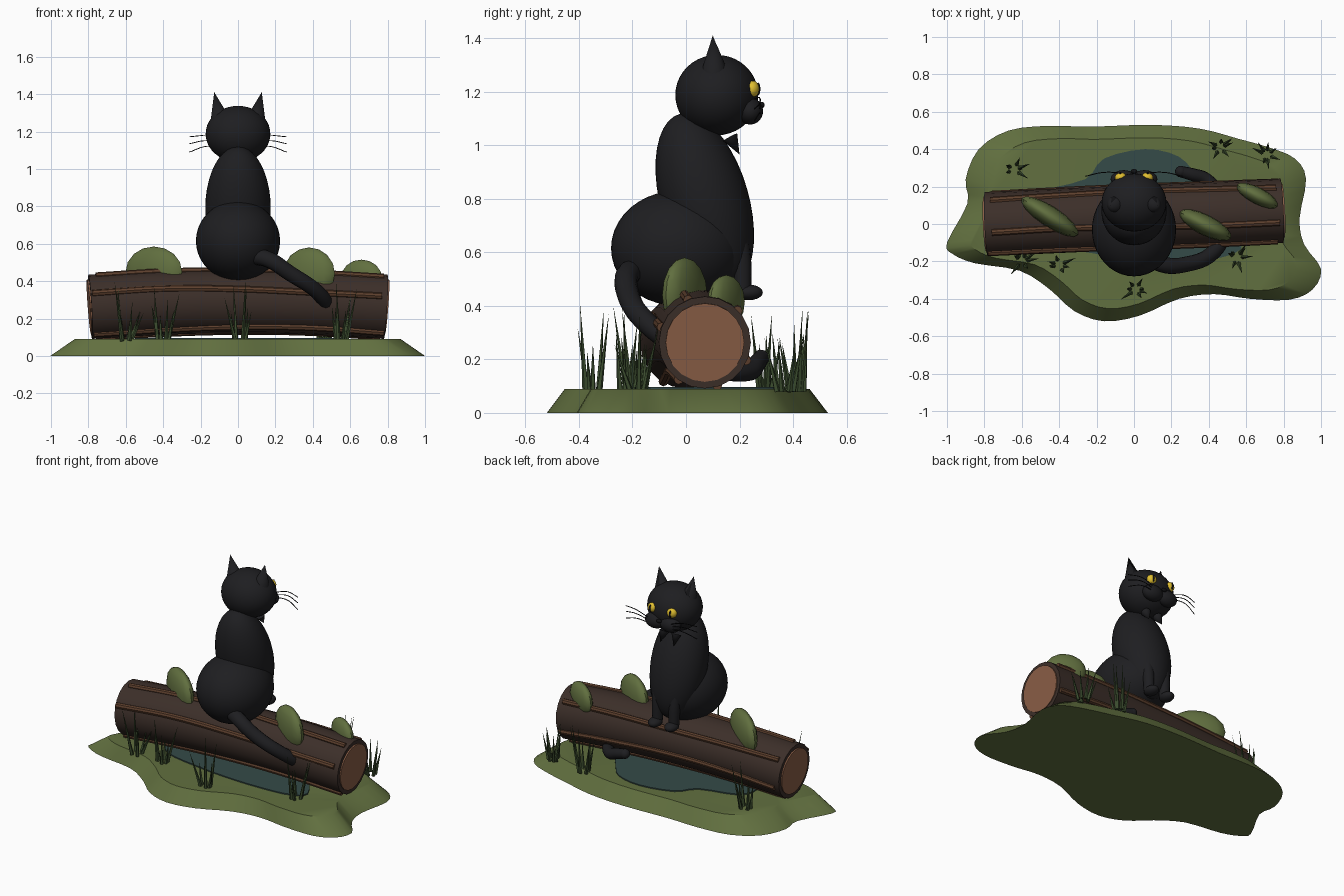
import bpy, bmesh, math, random
from mathutils import Vector, Matrix

if "Cube" in bpy.data.objects:
    bpy.data.objects.remove(bpy.data.objects["Cube"])

random.seed(4)


def mat(name, r, g, b):
    m = bpy.data.materials.new(name)
    m.diffuse_color = (r, g, b, 1)
    m.use_nodes = True
    m.node_tree.nodes["Principled BSDF"].inputs["Base Color"].default_value = m.diffuse_color
    return m


FUR = mat("fur", .013, .013, .015)
DARK = mat("dark", .006, .006, .007)
BARK = mat("bark", .045, .028, .022)
RIDGE = mat("ridge", .11, .05, .026)
WOOD = mat("cut_wood", .25, .11, .06)
GROUND = mat("ground", .12, .16, .05)
MOSS = mat("moss", .12, .16, .05)
GRASS = mat("grass", .045, .075, .028)
WATER = mat("water", .035, .07, .065)
EYE = mat("eye", .75, .52, .03)


def finish(ob, m, smooth=True):
    ob.data.materials.clear()
    ob.data.materials.append(m)
    bpy.ops.object.select_all(action='DESELECT')
    ob.select_set(True)
    bpy.context.view_layer.objects.active = ob
    if smooth:
        bpy.ops.object.shade_smooth_by_angle(angle=math.radians(40))
    return ob


def from_bm(name, bm, m, smooth=True):
    me = bpy.data.meshes.new(name)
    bmesh.ops.recalc_face_normals(bm, faces=bm.faces)
    bm.to_mesh(me)
    bm.free()
    ob = bpy.data.objects.new(name, me)
    bpy.context.collection.objects.link(ob)
    return finish(ob, m, smooth)


def ball(name, loc, half, m, rot=(0, 0, 0), seg=32):
    bm = bmesh.new()
    bmesh.ops.create_uvsphere(bm, u_segments=seg, v_segments=seg // 2, radius=1)
    bmesh.ops.scale(bm, vec=half, verts=bm.verts)
    ob = from_bm(name, bm, m)
    ob.location = loc
    ob.rotation_euler = [math.radians(a) for a in rot]
    return ob


def cone_into(bm, a, b, r, seg):
    a, b = Vector(a), Vector(b)
    q = (b - a).to_track_quat('Z', 'Y').to_matrix().to_4x4()
    bmesh.ops.create_cone(bm, cap_ends=True, segments=seg, radius1=r, radius2=0, depth=(b - a).length,
                          matrix=Matrix.Translation((a + b) / 2) @ q)


def cone(name, a, b, r, m, seg=24):
    bm = bmesh.new()
    cone_into(bm, a, b, r, seg)
    return from_bm(name, bm, m)


def tube(name, pts, r, m, radii=None, res=4):
    cu = bpy.data.curves.new(name, 'CURVE')
    cu.dimensions = '3D'
    cu.bevel_depth, cu.bevel_resolution = r, res
    cu.use_fill_caps, cu.resolution_u = True, 8
    sp = cu.splines.new('BEZIER')
    sp.bezier_points.add(len(pts) - 1)
    for i, p in enumerate(pts):
        bp = sp.bezier_points[i]
        bp.co = p
        bp.handle_left_type = bp.handle_right_type = 'AUTO'
        bp.radius = radii[i] if radii else 1
    ob = bpy.data.objects.new(name, cu)
    bpy.context.collection.objects.link(ob)
    bpy.ops.object.select_all(action='DESELECT')
    ob.select_set(True)
    bpy.context.view_layer.objects.active = ob
    bpy.ops.object.convert(target='MESH')
    return finish(bpy.context.object, m)


def slab(name, outline, z0, z1, top, m):
    """Closed smooth outline extruded from z0 to z1, the top scaled in."""
    n, ring = len(outline), []
    for i in range(n):
        p = [Vector(outline[(i + k) % n]) for k in (-1, 0, 1, 2)]
        for t in (0, 1 / 3, 2 / 3):
            ring.append(.5 * (2 * p[1] + (p[2] - p[0]) * t + (2 * p[0] - 5 * p[1] + 4 * p[2] - p[3]) * t ** 2
                              + (3 * p[1] - p[0] - 3 * p[2] + p[3]) * t ** 3))
    bm = bmesh.new()
    lo = [bm.verts.new((v.x, v.y, z0)) for v in ring]
    hi = [bm.verts.new((v.x * top, v.y * top, z1)) for v in ring]
    bm.faces.new(lo)
    bm.faces.new(hi)
    for i in range(len(ring)):
        j = (i + 1) % len(ring)
        bm.faces.new((lo[i], lo[j], hi[j], hi[i]))
    return from_bm(name, bm, m)


# Ground mound and puddle
slab("ground", [(-1, -.1), (-.89, .11), (-.9, .24), (-.83, .4), (-.67, .5), (-.45, .525), (-.24, .52),
                (.09, .53), (.35, .51), (.56, .455), (.72, .41), (.86, .35), (.92, .24), (.885, .03),
                (.91, -.11), (1, -.24), (.955, -.35), (.83, -.405), (.62, -.4), (.43, -.375), (.24, -.4),
                (.03, -.49), (-.16, -.52), (-.32, -.465), (-.45, -.35), (-.61, -.25), (-.85, -.21),
                (-.97, -.16)], 0, .09, .87, GROUND)
slab("puddle", [(-.5, .17), (-.26, .24), (-.16, .35), (.06, .4), (.24, .36), (.34, .25), (.45, .1), (.58, -.1),
                (.5, -.17), (.35, -.19), (.1, -.19), (-.2, -.16), (-.45, -.1), (-.55, .05)], .085, .097, 1, WATER)


# Log, slightly bowed upwards, with cut ends and bark ridges
def log_point(x, angle=0, r=0):
    a = math.radians(angle)
    return (x, .035 + .045 * x - r * math.cos(a), .263 + .03 * (1 - (x / .79) ** 2) + r * math.sin(a))


tube("log", [log_point(x) for x in (-.79, -.4, 0, .4, .79)], .172, BARK, res=8)
for s in (-1, 1):
    tube("log_end", [log_point(s * .77), log_point(s * .797)], .147, WOOD, res=8)
for a, x0, x1 in ((-56, -.77, .78), (22, -.78, .77), (72, -.76, .78), (140, -.77, .76), (200, -.76, .77),
                  (255, -.76, .76)):
    xs = [x0 + (x1 - x0) * i / 4 for i in range(5)]
    tube("bark_ridge", [log_point(x, a + 4 * math.sin(3 * x + a), .17) for x in xs], .018, RIDGE, res=2)

# Moss clumps standing on the log
ball("moss", (-.45, .04, .45), (.18, .055, .135), MOSS, (0, 0, -33), 16)
ball("moss", (.38, -.005, .44), (.155, .055, .14), MOSS, (0, 0, -27), 16)
ball("moss", (.66, .15, .415), (.125, .045, .1), MOSS, (0, 0, -28), 16)

# Grass tufts
for x, y in ((-.64, .29), (.46, .41), (.71, .37), (-.6, -.2), (-.4, -.22), (.01, -.35), (.55, -.18)):
    bm = bmesh.new()
    for i in range(7):
        a = i * 2.4 + random.random()
        d = Vector((math.cos(a), math.sin(a), 0))
        base = Vector((x, y, .08)) + d * .03
        cone_into(bm, base, base + d * random.uniform(.01, .07) + Vector((0, 0, random.uniform(.15, .33))), .012, 5)
    from_bm("grass_tuft", bm, GRASS)

# Cat body and head
ball("haunches", (0, -.03, .615), (.225, .25, .215), FUR, seg=40)
ball("torso", (0, .07, .79), (.175, .165, .34), FUR, (16, 0, 0), 40)
ball("head", (0, .115, 1.187), (.173, .155, .15), FUR, seg=40)

# Mirrored parts: ears, eyes, muzzle, whiskers, chest tufts, front legs
for s in (-1, 1):
    cone("ear", (s * .096, .105, 1.265), (s * .127, .1, 1.41), .052, FUR)
    cone("inner_ear", (s * .098, .128, 1.27), (s * .122, .115, 1.375), .03, DARK)
    ball("eye", (s * .072, .25, 1.21), (.031, .024, .03), EYE, (0, 0, -s * 15), 24)
    ball("pupil", (s * .073, .27, 1.21), (.007, .008, .024), DARK, seg=12)
    ball("muzzle", (s * .055, .24, 1.127), (.07, .048, .05), FUR, seg=24)
    for z0, z1 in ((1.145, 1.172), (1.13, 1.135), (1.115, 1.09)):
        tube("whisker", [(s * .07, .275, z0), (s * .17, .275, (z0 + z1) / 2 + .018), (s * .26, .255, z1)],
             .0025, DARK, res=1)
    cone("chest_tuft", (s * .045, .165, 1.03), (s * .05, .2, .965), .03, FUR, 12)
    tube("front_leg", [(s * .065, .17, .76), (s * .062, .205, .6), (s * .06, .212, .455)], .036, FUR,
         (1.25, 1, .9))
    ball("front_paw", (s * .06, .235, .45), (.04, .052, .029), FUR, seg=20)
ball("nose", (0, .282, 1.15), (.018, .012, .012), DARK, seg=16)

# Tail sweeping down and curling under the log
tube("tail", [(.04, -.15, .53), (.15, -.215, .52), (.28, -.215, .44), (.42, -.155, .345), (.485, -.03, .25),
              (.47, .12, .17), (.39, .235, .155), (.31, .265, .185), (.25, .28, .205)], .04, FUR,
     (1.1, 1.1, 1.05, 1, 1, .95, .9, .85, .75))
ball("tail_tip", (.25, .28, .205), (.031, .031, .031), FUR, seg=16)
